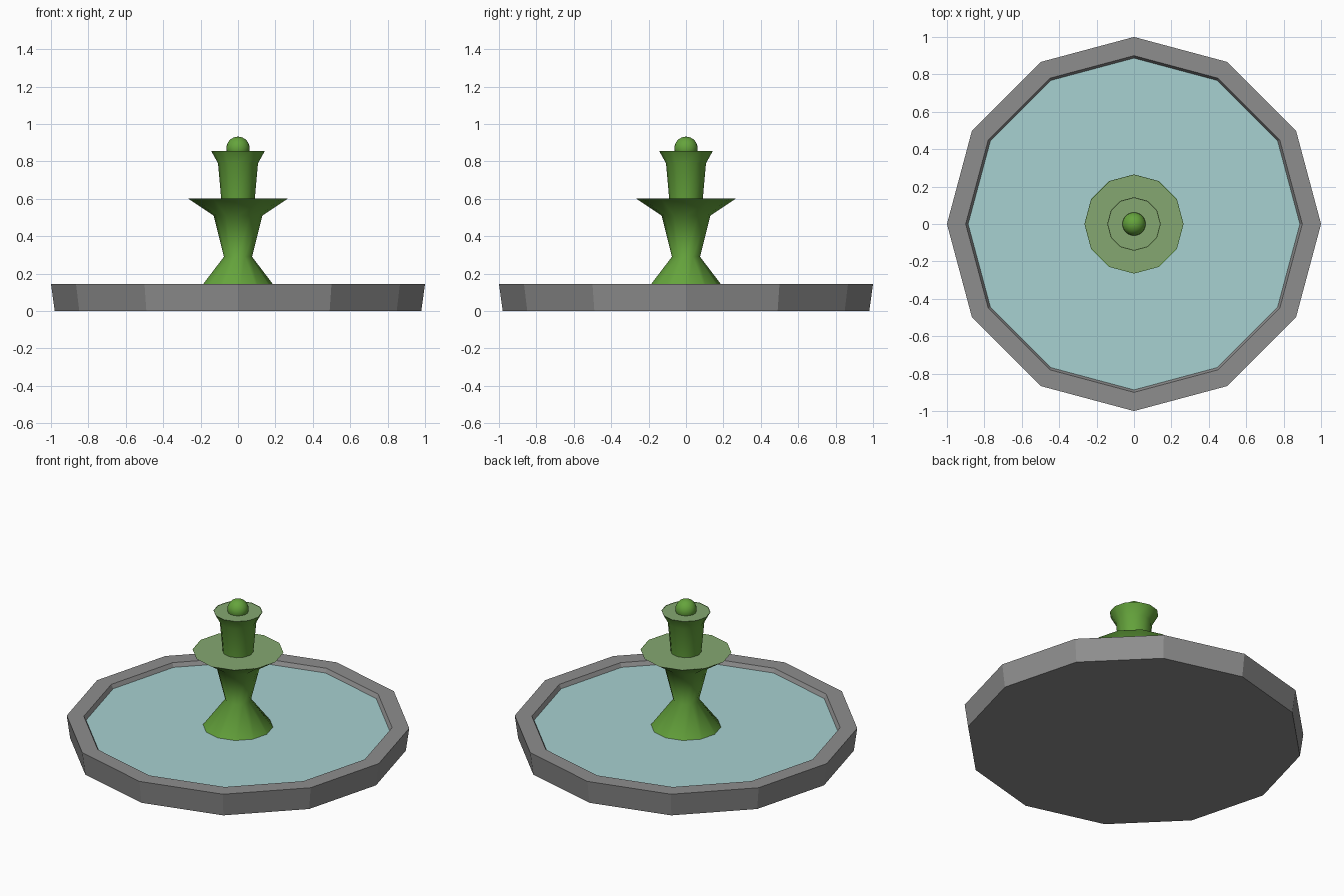
import bpy, bmesh, math

if "Cube" in bpy.data.objects:
    bpy.data.objects.remove(bpy.data.objects["Cube"])

SIDES = 12


def material(name, rgb):
    m = bpy.data.materials.new(name)
    m.diffuse_color = (*rgb, 1.0)
    m.use_nodes = True
    m.node_tree.nodes["Principled BSDF"].inputs["Base Color"].default_value = m.diffuse_color
    return m


STONE = material("grey stone", (0.27, 0.27, 0.27))
GREEN = material("mossy green", (0.13, 0.37, 0.045))
POOL = material("pool water", (0.39, 0.64, 0.64))
SHALLOW = material("shallow green water", (0.235, 0.39, 0.165))


def finish(bm, name, mat, smooth=False):
    mesh = bpy.data.meshes.new(name)
    for f in bm.faces:
        f.smooth = smooth
    bm.to_mesh(mesh)
    bm.free()
    mesh.materials.append(mat)
    ob = bpy.data.objects.new(name, mesh)
    bpy.context.collection.objects.link(ob)
    return ob


def lathe(name, profile, mat, smooth=False, cap_start=False, cap_end=False):
    """Turn an (r, z) profile, listed from bottom outside to top, around z."""
    bm = bmesh.new()
    rings = []
    for r, z in profile:
        rings.append([bm.verts.new((r * math.cos(2 * math.pi * i / SIDES),
                                    r * math.sin(2 * math.pi * i / SIDES), z))
                      for i in range(SIDES)])
    for a, b in zip(rings, rings[1:]):
        for i in range(SIDES):
            j = (i + 1) % SIDES
            bm.faces.new((a[i], a[j], b[j], b[i]))
    if cap_start:
        bm.faces.new(rings[0][::-1])
    if cap_end:
        bm.faces.new(rings[-1])
    return finish(bm, name, mat, smooth)


def disc(name, r, z, mat):
    return lathe(name, [(r, z)], mat, cap_end=True)


# Wide stone basin with a flat rim and sloping inner wall
lathe("basin", [(0.98, 0), (1.0, 0.145), (0.9, 0.145), (0.85, 0.05)],
      STONE, cap_start=True, cap_end=True)
disc("basin_water", 0.887, 0.12, POOL)

# Lower pedestal flaring into the large bowl
lathe("pedestal_and_large_bowl",
      [(0.25, 0.06), (0.075, 0.29), (0.13, 0.51), (0.265, 0.6)],
      GREEN, smooth=True)
disc("large_bowl_water", 0.263, 0.598, SHALLOW)

# Upper column flaring into the small bowl
lathe("column_and_small_bowl",
      [(0.088, 0.58), (0.107, 0.79), (0.143, 0.855)], GREEN, smooth=True)
disc("small_bowl_water", 0.141, 0.853, SHALLOW)

# Ball finial
bm = bmesh.new()
bmesh.ops.create_uvsphere(bm, u_segments=24, v_segments=14, radius=0.062)
bmesh.ops.translate(bm, verts=bm.verts, vec=(0, 0, 0.87))
finish(bm, "ball_finial", GREEN, smooth=True)
